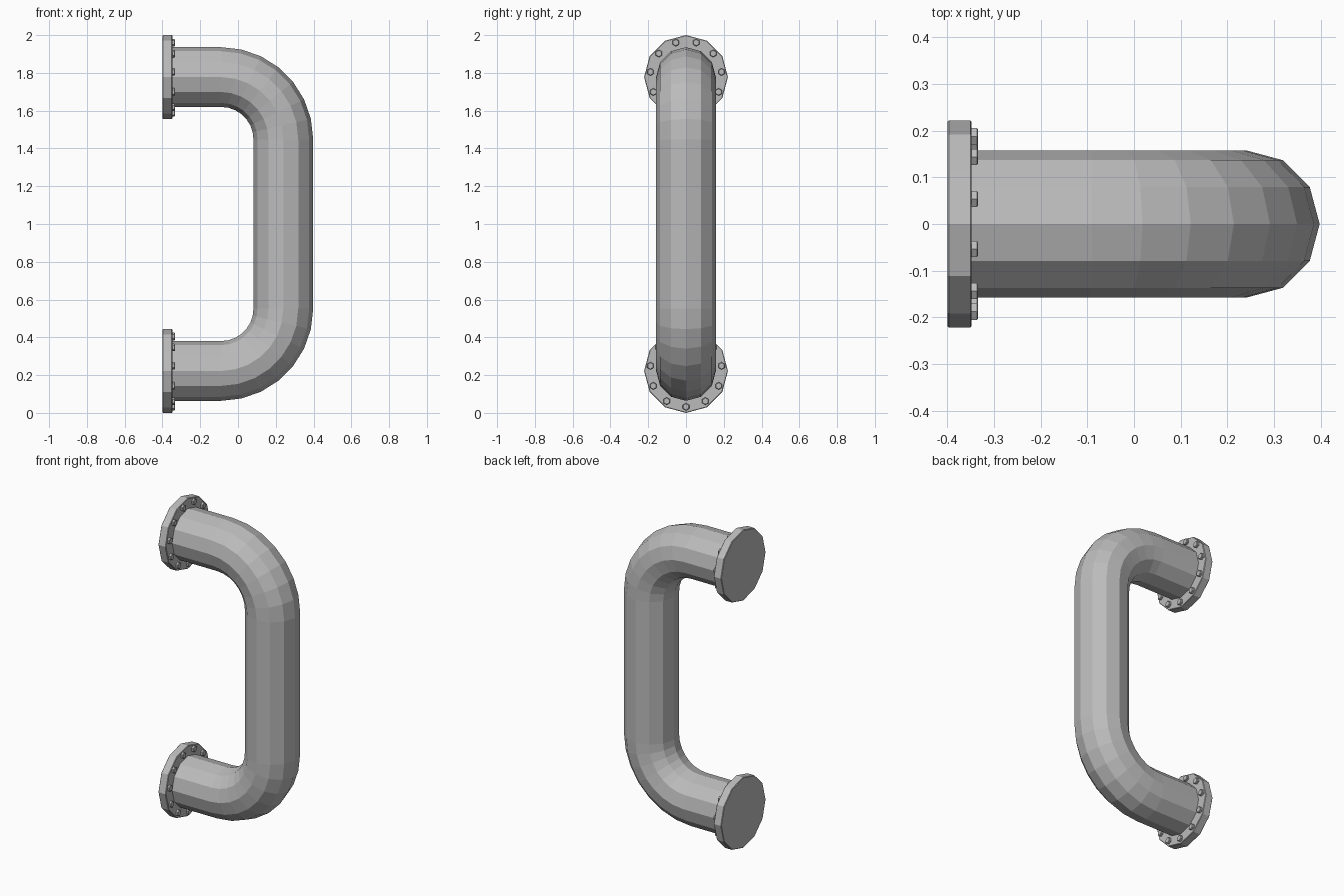
import bpy, bmesh
from math import sin, cos, pi, radians
from mathutils import Matrix, Vector

if "Cube" in bpy.data.objects:
    bpy.data.objects.remove(bpy.data.objects["Cube"], do_unlink=True)

PIPE_R, FLANGE_R, BOLT_RING = 0.158, 0.222, 0.19
LOW, HIGH = 0.222, 1.778
BACK, FACE = -0.4, -0.348
PIPE_X, BEND = 0.24, 0.33
SIDES, BOLTS, BEND_STEPS = 12, 11, 7

metal = bpy.data.materials.new("grey_metal")
metal.use_nodes = True
grey = (0.5, 0.5, 0.5, 1)
metal.diffuse_color = grey
metal.node_tree.nodes["Principled BSDF"].inputs["Base Color"].default_value = grey


def add_object(name, bm, bevel=0):
    bmesh.ops.recalc_face_normals(bm, faces=bm.faces)
    mesh = bpy.data.meshes.new(name)
    bm.to_mesh(mesh)
    bm.free()
    mesh.materials.append(metal)
    obj = bpy.data.objects.new(name, mesh)
    bpy.context.collection.objects.link(obj)
    if bevel:
        mod = obj.modifiers.new("edge_bevel", "BEVEL")
        mod.width = bevel
        mod.segments = 1
        mod.limit_method = "ANGLE"
        mod.angle_limit = radians(65)
    return obj


def disc(bm, sides, radius, x0, x1, y, z):
    """Closed prism along x with one corner pointing up."""
    place = Matrix.Translation(((x0 + x1) / 2, y, z)) @ Matrix.Rotation(pi / 2, 4, "Y")
    bmesh.ops.create_cone(bm, cap_ends=True, segments=sides, radius1=radius,
                          radius2=radius, depth=x1 - x0,
                          matrix=place @ Matrix.Rotation(pi / 2, 4, "Z"))


# Pipe: rings swept along a path with two quarter bends
path = [(Vector((BACK + 0.02, 0, LOW)), 0)]
for i in range(BEND_STEPS + 1):
    a = pi / 2 * i / BEND_STEPS
    path.append((Vector((PIPE_X - BEND + BEND * sin(a), 0, LOW + BEND - BEND * cos(a))), a))
path += [(Vector((p.x, 0, LOW + HIGH - p.z)), pi - a) for p, a in reversed(path)]

bm = bmesh.new()
rings = []
for p, a in path:
    outward = Vector((sin(a), 0, -cos(a)))
    side = Vector((0, 1, 0))
    rings.append([bm.verts.new(p + PIPE_R * (outward * cos(t) + side * sin(t)))
                  for t in (2 * pi * k / SIDES for k in range(SIDES))])
for r, s in zip(rings, rings[1:]):
    for k in range(SIDES):
        n = (k + 1) % SIDES
        bm.faces.new((r[k], r[n], s[n], s[k]))
bm.faces.new(rings[0])
bm.faces.new(rings[-1])
add_object("bent_pipe", bm)

# Flanges with a ring of bolt heads on the pipe side
for label, z in (("lower", LOW), ("upper", HIGH)):
    bm = bmesh.new()
    disc(bm, SIDES, FLANGE_R, BACK, FACE, 0, z)
    add_object(label + "_flange", bm, 0.003)

    bm = bmesh.new()
    for k in range(BOLTS):
        t = 2 * pi * k / BOLTS
        disc(bm, 6, 0.02, FACE - 0.005, -0.334, BOLT_RING * sin(t), z - BOLT_RING * cos(t))
    add_object(label + "_bolts", bm, 0.003)
